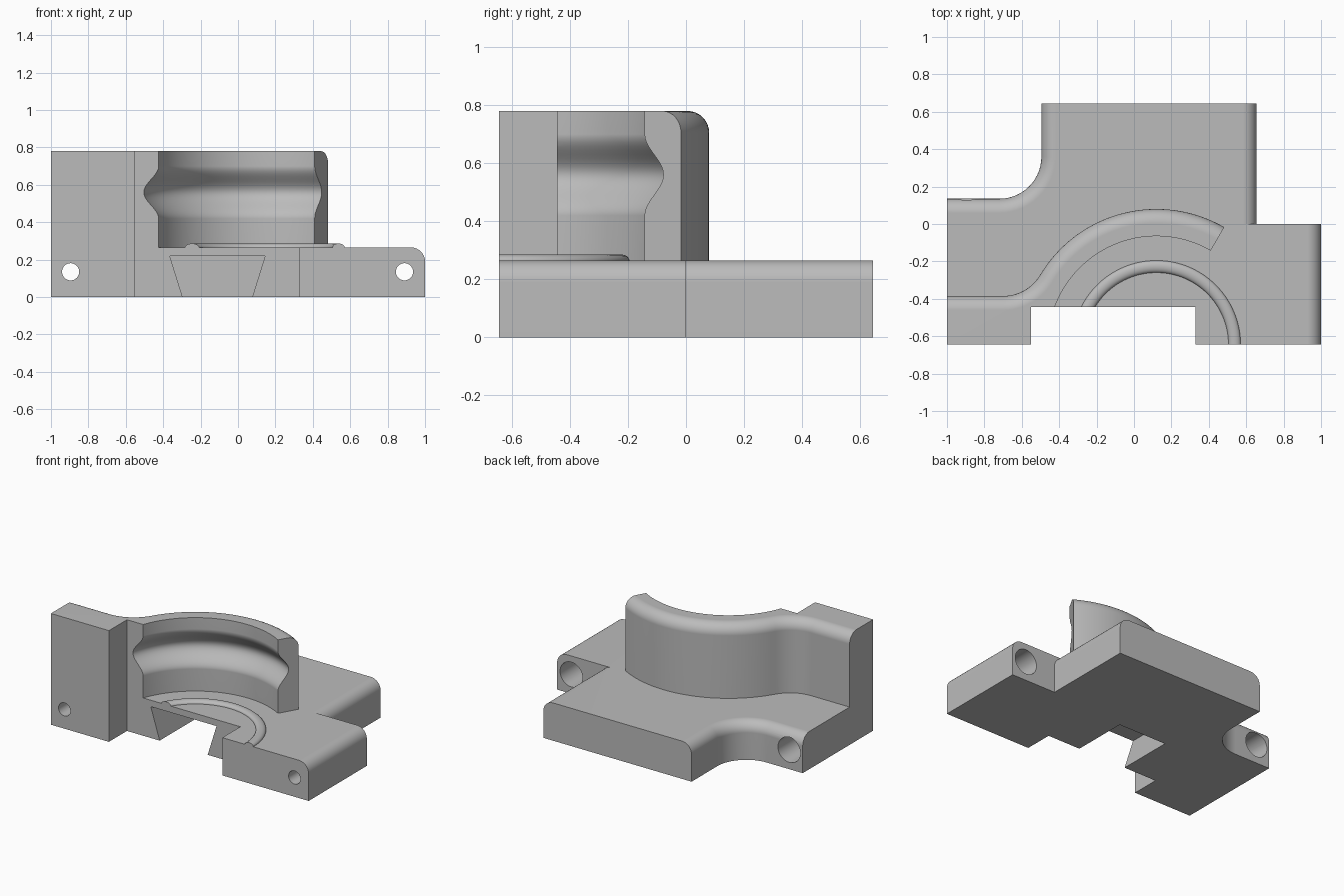
import bpy, bmesh
from math import sin, cos, pi, radians, asin, atan2
from mathutils import Matrix, Vector

cube = bpy.data.objects.get("Cube")
if cube:
    bpy.data.objects.remove(cube, do_unlink=True)

grey = bpy.data.materials.new("plain_grey")
grey.use_nodes = True
colour = (0.5, 0.5, 0.5, 1)
grey.diffuse_color = colour
grey.node_tree.nodes["Principled BSDF"].inputs["Base Color"].default_value = colour

CX, CY = 0.12, -0.645          # axis of the curved wall and the bead
FRONT, NOTCH_Y, BACK = -0.645, -0.445, 0.645
DECK, TOP = 0.265, 0.78
FILLET = 0.075


def make_object(name, bm):
    bmesh.ops.recalc_face_normals(bm, faces=bm.faces)
    mesh = bpy.data.meshes.new(name)
    bm.to_mesh(mesh)
    bm.free()
    mesh.materials.append(grey)
    obj = bpy.data.objects.new(name, mesh)
    bpy.context.collection.objects.link(obj)
    return obj


def arc(cx, cy, r, start, end, n):
    angles = [start + (end - start) * i / n for i in range(n + 1)]
    return [(cx + r * cos(a), cy + r * sin(a)) for a in angles]


def prism(name, outline, z0, z1, rounded=()):
    """Extrude an outline upward; round the top edge of the listed sides."""
    bm = bmesh.new()
    low = [bm.verts.new((x, y, z0)) for x, y in outline]
    high = [bm.verts.new((x, y, z1)) for x, y in outline]
    bm.faces.new(low[::-1])
    bm.faces.new(high)
    n = len(outline)
    for i in range(n):
        j = (i + 1) % n
        bm.faces.new((low[i], low[j], high[j], high[i]))
    bmesh.ops.recalc_face_normals(bm, faces=bm.faces)
    edges = [bm.edges.get((high[i], high[(i + 1) % n])) for i in rounded]
    if edges:
        bmesh.ops.bevel(bm, geom=edges, offset=FILLET, offset_type='OFFSET',
                        segments=8, profile=0.5, affect='EDGES', clamp_overlap=False)
    return make_object(name, bm)


def lathe(name, profile, sweep, n):
    """Turn a closed (radius, height) profile about the wall axis."""
    bm = bmesh.new()
    full = sweep > 6
    rings = []
    for i in range(n if full else n + 1):
        a = sweep * i / n
        rings.append([bm.verts.new((CX + r * cos(a), CY + r * sin(a), z)) for r, z in profile])
    m = len(profile)
    for i in range(n):
        a, b = rings[i], rings[(i + 1) % len(rings)]
        for k in range(m):
            bm.faces.new((a[k], b[k], b[(k + 1) % m], a[(k + 1) % m]))
    if not full:
        bm.faces.new(rings[0])
        bm.faces.new(rings[-1])
    return make_object(name, bm)


def bore(name, x, y0, y1, r):
    bm = bmesh.new()
    place = Matrix.Translation((x, (y0 + y1) / 2, 0.135)) @ Matrix.Rotation(pi / 2, 4, 'X')
    bmesh.ops.create_cone(bm, cap_ends=True, segments=40, radius1=r, radius2=r,
                          depth=y1 - y0, matrix=place)
    return make_object(name, bm)


def combine(target, tool, operation):
    mod = target.modifiers.new("combine", 'BOOLEAN')
    mod.operation, mod.solver, mod.object = operation, 'EXACT', tool
    bpy.context.view_layer.objects.active = target
    bpy.ops.object.modifier_apply(modifier=mod.name)
    bpy.data.objects.remove(tool, do_unlink=True)


# Front half of the base, with the rectangular notch
body = prism("fixture_body", [
    (-1, FRONT), (-0.55, FRONT), (-0.55, NOTCH_Y), (0.33, NOTCH_Y),
    (0.33, FRONT), (1, FRONT), (1, 0), (-1, 0)], 0, DECK, rounded=[5])

# Back half of the base, with the concave corner
corner = arc(-0.72, 0.36, 0.225, 0, -pi / 2, 14)
back_outline = [(-1, 0), (0.655, 0), (0.655, BACK), (-0.495, BACK)] + corner + [(-1, 0.135)]
back = prism("base_back", back_outline, 0, DECK,
             rounded=[1] + list(range(3, len(back_outline) - 1)))
combine(body, back, 'UNION')

# Tall wall: straight arm, concave blend and curved sweep
END = radians(60)
OUTER, INNER, ROUGH, BLEND = 0.725, 0.58, 0.5, 0.23
blend = Vector((-0.70, -0.385 + BLEND))
toward = Vector((CX, CY)) - blend
blend_end = atan2(toward.y, toward.x)
outer = arc(CX, CY, OUTER, END, blend_end + pi, 40)
hollow = arc(blend.x, blend.y, BLEND, blend_end, -pi / 2, 14)[1:]
edge_path = outer + hollow + [(-1, -0.385)]
inner = arc(CX, CY, ROUGH, pi - asin((NOTCH_Y - CY) / ROUGH), END, 40)
wall_outline = edge_path + [(-1, FRONT), (-0.55, FRONT), (-0.55, NOTCH_Y)] + inner
wall = prism("tall_wall", wall_outline, 0.24, TOP, rounded=range(len(edge_path) - 1))

# Inner face of the wall, with its rounded groove
groove = [(INNER, 0.1)]
for i in range(21):
    t = -1 + i / 10
    groove.append((INNER + 0.0375 * (1 + cos(pi * t)), 0.56 + 0.14 * t))
groove += [(INNER, 0.9), (0.3, 0.9), (0.3, 0.1)]
combine(wall, lathe("groove_cutter", groove, 2 * pi, 128), 'DIFFERENCE')
combine(body, wall, 'UNION')

# Dovetail slot under the deck
slot = bmesh.new()
section = [(-0.29, -0.02), (0.07, -0.02), (0.145, 0.22), (-0.365, 0.22)]
near, far = ([slot.verts.new((x, y, z)) for x, z in section] for y in (-0.55, -0.05))
slot.faces.new(near)
slot.faces.new(far)
for i in range(4):
    j = (i + 1) % 4
    slot.faces.new((near[i], near[j], far[j], far[i]))
combine(body, make_object("slot_cutter", slot), 'DIFFERENCE')

# Bolt holes, counterbored from behind
for x, rear in ((-0.895, 0.135), (0.89, 0)):
    combine(body, bore("hole_cutter", x, -0.8, 0.3, 0.046), 'DIFFERENCE')
    combine(body, bore("counterbore_cutter", x, rear - 0.3, rear + 0.1, 0.087), 'DIFFERENCE')

# Raised bead on the deck, trimmed at the notch
half = [(0.4175 + 0.0325 * cos(a), DECK + 0.021 * sin(a))
        for a in (pi * i / 12 for i in range(13))]
bead = lathe("raised_bead", half + [(0.385, 0.255), (0.45, 0.255)], pi, 72)
trim = prism("trim_cutter", [(-1, -0.8), (0.33, -0.8), (0.33, NOTCH_Y), (-1, NOTCH_Y)], 0, 0.5)
combine(bead, trim, 'DIFFERENCE')

# Smooth curved faces, keep corners crisp
for obj in (body, bead):
    bpy.ops.object.select_all(action='DESELECT')
    obj.select_set(True)
    bpy.context.view_layer.objects.active = obj
    bpy.ops.object.shade_smooth_by_angle(angle=radians(30))
    weighted = obj.modifiers.new("even_normals", 'WEIGHTED_NORMAL')
    weighted.keep_sharp = True
